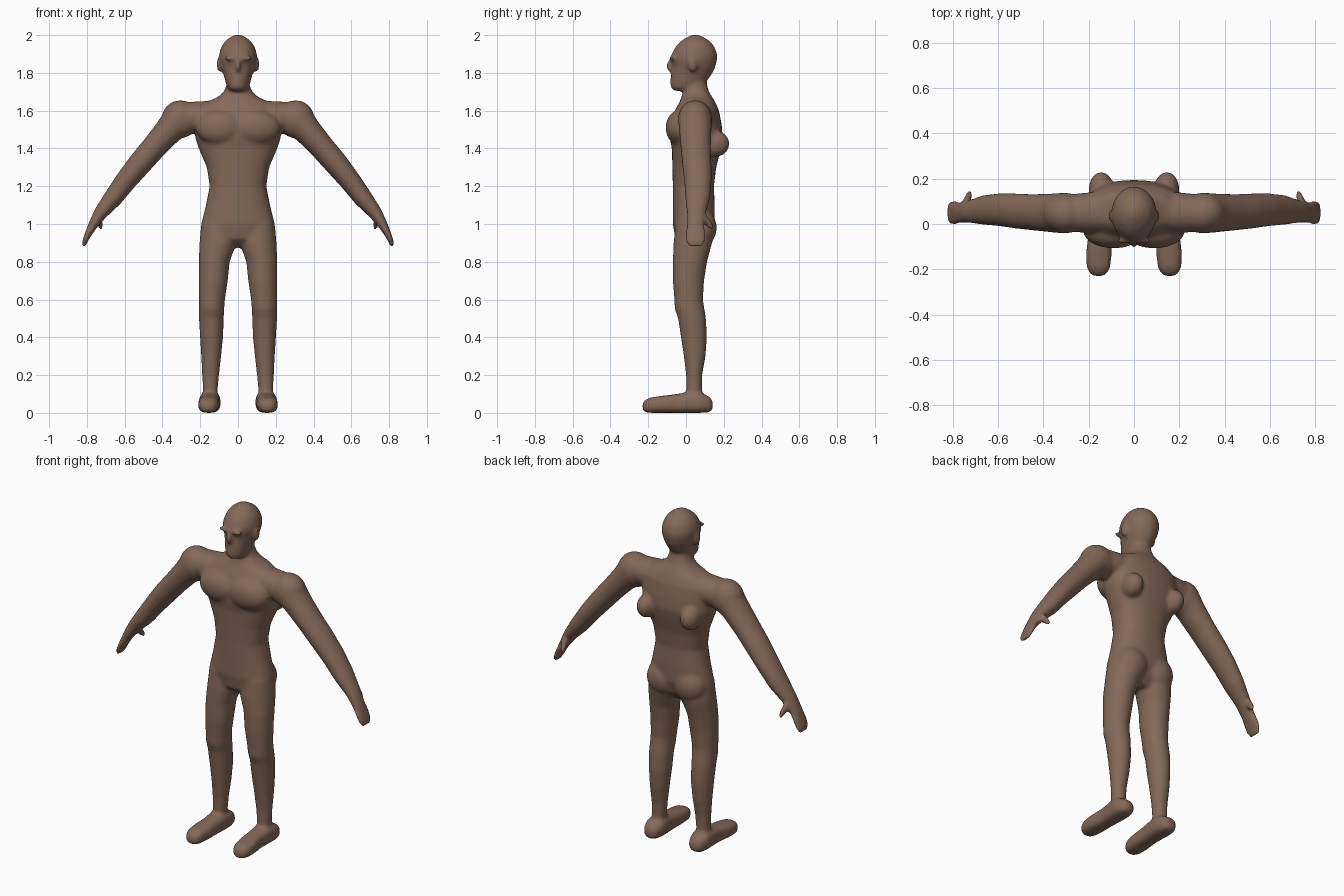
import bpy, bmesh, math
from mathutils import Vector, Matrix

X, Y, Z = Vector((1, 0, 0)), Vector((0, 1, 0)), Vector((0, 0, 1))
bm = bmesh.new()


def loft(rings, u, v, power=2.0, n=32):
    """Skin superellipse rings (x, y, z, half size along u, half size along v)."""
    loops = []
    for x, y, z, a, b in rings:
        loop = []
        for i in range(n):
            t = 2 * math.pi * i / n
            c, s = math.cos(t), math.sin(t)
            cu = math.copysign(abs(c) ** (2 / power), c)
            sv = math.copysign(abs(s) ** (2 / power), s)
            loop.append(bm.verts.new(Vector((x, y, z)) + u * (a * cu) + v * (b * sv)))
        loops.append(loop)
    for p, q in zip(loops, loops[1:]):
        for i in range(n):
            j = (i + 1) % n
            bm.faces.new((p[i], p[j], q[j], q[i]))
    bm.faces.new(loops[0])
    bm.faces.new(loops[-1])


def column(rows, x=0.0, power=2.0):
    """Upright loft from rows (z, half width, front y, back y)."""
    loft([(x, (f + b) / 2, z, w, (b - f) / 2) for z, w, f, b in rows], X, Y, power)


def blob(center, radii):
    m = Matrix.Translation(center) @ Matrix.Diagonal((*radii, 1))
    bmesh.ops.create_uvsphere(bm, u_segments=24, v_segments=16, radius=1, matrix=m)


# Torso and neck
column([(0.875, 0.10, 0.00, 0.09), (0.92, 0.185, -0.055, 0.125), (1.00, 0.195, -0.07, 0.15),
        (1.10, 0.17, -0.07, 0.152), (1.20, 0.15, -0.07, 0.148), (1.30, 0.165, -0.072, 0.16),
        (1.40, 0.208, -0.075, 0.185), (1.45, 0.225, -0.085, 0.195), (1.52, 0.23, -0.09, 0.19),
        (1.60, 0.22, -0.06, 0.175), (1.645, 0.17, -0.035, 0.155), (1.67, 0.11, -0.025, 0.14),
        (1.70, 0.075, -0.015, 0.122), (1.74, 0.06, -0.01, 0.11), (1.78, 0.055, 0.0, 0.10)], power=2.3)

# Shoulder yoke
loft([(-0.31, 0.048, 1.56, 0.08, 0.085), (-0.2, 0.05, 1.567, 0.09, 0.082),
      (0, 0.055, 1.58, 0.09, 0.085),
      (0.2, 0.05, 1.567, 0.09, 0.082), (0.31, 0.048, 1.56, 0.08, 0.085)], Y, Z)

# Head, nose
column([(1.705, 0.035, -0.065, 0.03), (1.72, 0.055, -0.08, 0.07), (1.75, 0.066, -0.083, 0.105),
        (1.79, 0.076, -0.08, 0.135), (1.83, 0.09, -0.072, 0.155), (1.87, 0.1, -0.08, 0.165),
        (1.90, 0.1, -0.075, 0.165), (1.94, 0.088, -0.055, 0.15), (1.97, 0.067, -0.025, 0.125),
        (1.992, 0.037, 0.01, 0.088), (2.003, 0.012, 0.035, 0.062)])
blob((0, -0.083, 1.837), (0.014, 0.024, 0.034))

for s in (-1, 1):
    # Ear and brow
    blob((s * 0.098, 0.035, 1.845), (0.015, 0.025, 0.042))
    blob((s * 0.035, -0.074, 1.878), (0.042, 0.016, 0.013))

    # Chest, shoulder blade, buttock and deltoid masses
    blob((s * 0.09, -0.03, 1.51), (0.135, 0.078, 0.095))
    blob((s * 0.145, 0.155, 1.425), (0.055, 0.075, 0.07))
    blob((s * 0.09, 0.085, 0.98), (0.098, 0.078, 0.10))
    blob((s * 0.305, 0.048, 1.555), (0.10, 0.09, 0.10))

    # Arm and flat hand
    arm = [(0.31, 0.048, 1.555, 0.09, 0.09), (0.372, 0.049, 1.488, 0.074, 0.085),
           (0.45, 0.052, 1.40, 0.066, 0.08), (0.515, 0.057, 1.325, 0.064, 0.078),
           (0.593, 0.063, 1.23, 0.057, 0.073), (0.66, 0.062, 1.14, 0.051, 0.066),
           (0.73, 0.055, 1.055, 0.037, 0.05), (0.768, 0.05, 0.995, 0.026, 0.047),
           (0.797, 0.05, 0.94, 0.018, 0.054), (0.812, 0.05, 0.905, 0.014, 0.052),
           (0.819, 0.05, 0.882, 0.010, 0.038)]
    loft([(s * x, y, z, a, b) for x, y, z, a, b in arm], Vector((s * 0.76, 0, 0.65)), Y)

    # Thumb
    thumb = [(0.745, 0.06, 1.05, 0.022, 0.026), (0.738, 0.10, 1.025, 0.018, 0.024),
             (0.73, 0.125, 0.998, 0.016, 0.019), (0.726, 0.143, 0.975, 0.011, 0.012)]
    loft([(s * x, y, z, a, b) for x, y, z, a, b in thumb], X, Vector((0, 0.6, 0.8)), n=16)

    # Leg
    leg = [(1.00, 0.09, 0.105, -0.055, 0.135), (0.90, 0.098, 0.106, -0.066, 0.138),
           (0.80, 0.082, 0.126, -0.07, 0.112), (0.70, 0.077, 0.131, -0.07, 0.096),
           (0.60, 0.069, 0.138, -0.062, 0.09), (0.55, 0.067, 0.14, -0.06, 0.098),
           (0.50, 0.066, 0.141, -0.042, 0.106), (0.40, 0.061, 0.14, -0.027, 0.111),
           (0.30, 0.053, 0.142, -0.012, 0.104), (0.20, 0.045, 0.145, 0.0, 0.086),
           (0.12, 0.039, 0.147, 0.0, 0.085), (0.05, 0.04, 0.148, 0.0, 0.085)]
    loft([(s * x, (f + b) / 2, z, w, (b - f) / 2) for z, w, x, f, b in leg], X, Y)

    # Foot: y, x, half width, bottom, top
    foot = [(0.142, 0.15, 0.022, 0.02, 0.06), (0.125, 0.15, 0.044, 0.003, 0.085),
            (0.08, 0.15, 0.058, 0, 0.108), (0.03, 0.149, 0.057, 0, 0.112),
            (-0.05, 0.15, 0.052, 0, 0.1), (-0.13, 0.155, 0.057, 0, 0.09),
            (-0.19, 0.157, 0.052, 0, 0.081), (-0.218, 0.157, 0.038, 0.004, 0.068),
            (-0.23, 0.157, 0.02, 0.015, 0.052)]
    loft([(s * x, y, (lo + hi) / 2, w, (hi - lo) / 2) for y, x, w, lo, hi in foot], X, Z, 2.7)

bmesh.ops.recalc_face_normals(bm, faces=bm.faces)
mesh = bpy.data.meshes.new("body")
bm.to_mesh(mesh)
bm.free()
body = bpy.data.objects.new("body", mesh)
bpy.context.collection.objects.link(body)

skin = bpy.data.materials.new("brown_skin")
skin.diffuse_color = (0.23, 0.14, 0.10, 1)
mesh.materials.append(skin)

# Fuse the masses into one soft skin
fuse = body.modifiers.new("fuse", 'REMESH')
fuse.mode = 'VOXEL'
fuse.voxel_size = 0.009
fuse.use_smooth_shade = True
soften = body.modifiers.new("soften", 'SMOOTH')
soften.factor = 0.5
soften.iterations = 10
